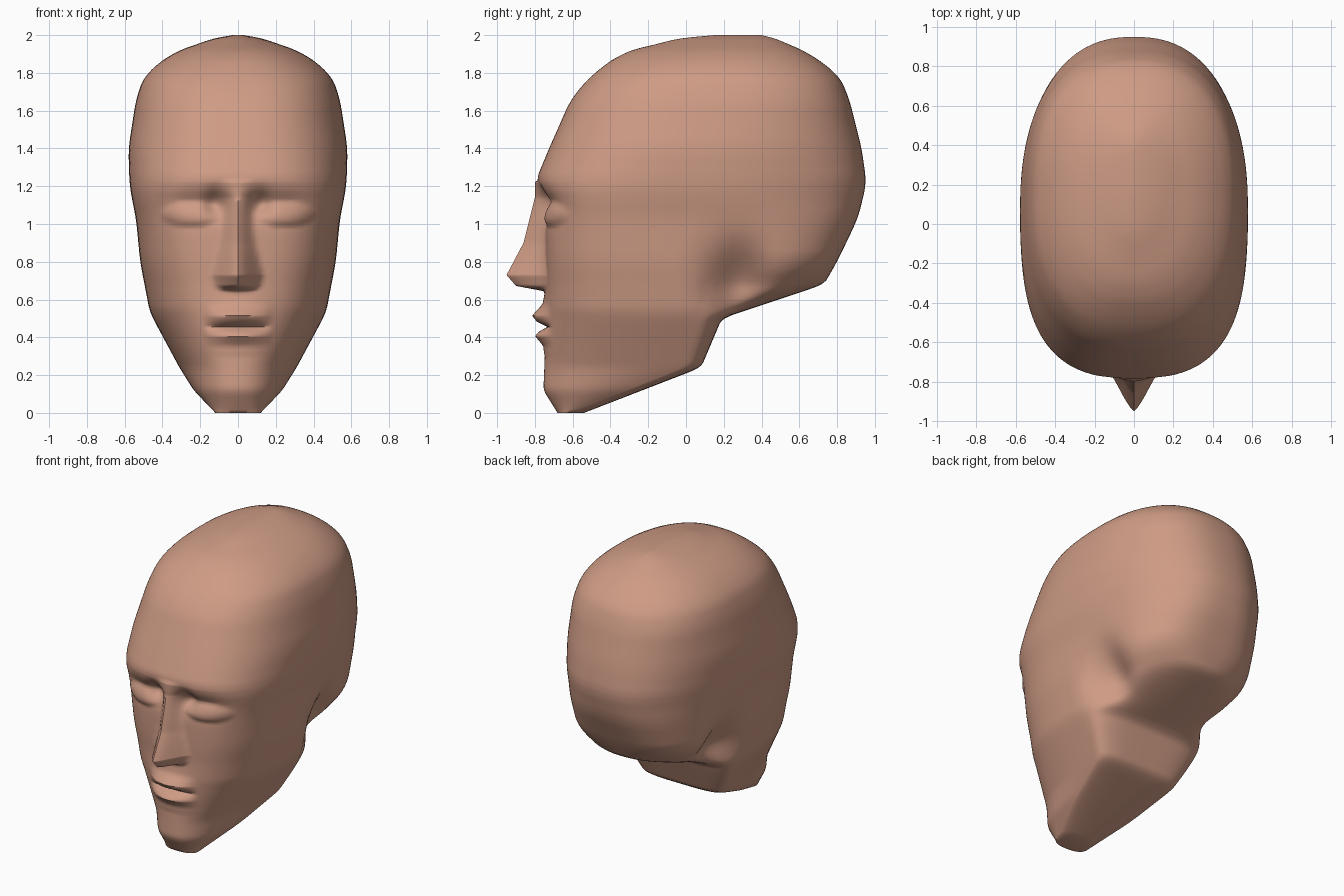
import bpy, bmesh, math

if "Cube" in bpy.data.objects:
    bpy.data.objects.remove(bpy.data.objects["Cube"])

# Skull sections: z, front y, y of widest point, back y, half width, front squareness, back squareness
SECTIONS = [
    (0.00, -.68, -.61, -.54, .12, 2.5, 2.5),
    (0.12, -.755, -.32, -.23, .235, 2.3, 3.0),
    (0.24, -.75, -.04, .08, .31, 2.3, 4.0),
    (0.50, -.74, .02, .19, .45, 2.6, 4.0),
    (0.55, -.74, .03, .34, .47, 2.7, 2.8),
    (0.68, -.74, .04, .73, .495, 2.8, 2.1),
    (0.80, -.745, .04, .80, .518, 2.9, 2.9),
    (1.03, -.745, .02, .91, .54, 3.0, 2.6),
    (1.15, -.765, .0, .94, .565, 2.9, 2.4),
    (1.22, -.80, .0, .955, .575, 2.7, 2.4),
    (1.40, -.725, .08, .93, .58, 2.6, 2.3),
    (1.66, -.61, .14, .865, .54, 2.5, 2.4),
    (1.79, -.50, .16, .81, .495, 2.5, 2.3),
    (1.92, -.32, .20, .63, .33, 2.3, 2.2),
    (1.975, -.12, .25, .50, .17, 2.2, 2.2),
    (2.00, .15, .30, .40, .03, 2.0, 2.0),
]
# Nose: z, ridge y, half width
NOSE = [(.645, -.755, .10), (.672, -.90, .12), (.73, -.95, .14),
        (.90, -.86, .10), (1.14, -.80, .065), (1.22, -.80, .09)]
FRONT, BACK, ROWS = 40, 30, 120


def lerp_rows(rows, z):
    for lo, hi in zip(rows, rows[1:]):
        if z <= hi[0]:
            t = max(0, (z - lo[0]) / (hi[0] - lo[0]))
            return [a + (b - a) * t for a, b in zip(lo[1:], hi[1:])]
    return list(rows[-1][1:])


def section(z):
    """Section values, softened over a small height window."""
    d = min(.05, z, 2 - z) if z > .75 else min(.02, z)
    parts = [lerp_rows(SECTIONS, z + k * d) for k in (-1, -.5, 0, .5, 1)]
    return [sum(v) / 5 for v in zip(*parts)]


def bump(x, z, cx, cz, rx, rz):
    return math.exp(-((x - cx) / rx) ** 2 - ((z - cz) / rz) ** 2)


def face_features(x, y, z):
    """Move a front point in y to form the eyes, lips and nose."""
    # eye sockets and lids
    y += .06 * bump(x, z, .12, 1.11, .055, .07)
    y += .03 * bump(x, z, .24, 1.10, .13, .08)
    lid = max(0, 1 - ((x - .25) / .16) ** 2 - ((z - 1.05) / .065) ** 2)
    y -= .035 * lid ** .8
    # lips
    across = max(0, 1 - (x / .18) ** 2)
    y -= .03 * bump(x, z, 0, .49, .14, .13)
    y -= .045 * across * max(0, 1 - abs(z - .515) / .06)
    y -= .035 * across * max(0, 1 - abs(z - .405) / .05)
    y += .035 * across * max(0, 1 - abs(z - .455) / .03)
    # nose
    if NOSE[0][0] <= z <= NOSE[-1][0]:
        ridge, half = lerp_rows(NOSE, z)
        if x < half:
            t = x / half
            t = .5 * t + .5 * t * t * (3 - 2 * t)
            y = min(y, ridge + (y - ridge) * t)
    return y


def half_ring(z):
    f, yc, b, w, nf, nb = section(z)
    pts = []
    for i in range(FRONT + 1):
        s = math.sin(math.pi / 2 * i / FRONT)
        y = yc - (yc - f) * max(0, 1 - s ** nf) ** (1 / nf)
        if .3 < z < 1.35 and w * s < .45:
            y = face_features(w * s, y, z)
        pts.append((w * s, y, z))
    for i in range(1, BACK + 1):
        a = math.pi / 2 * i / BACK
        x = w * max(0, math.cos(a)) ** (2 / nb) if i < BACK else 0
        y = yc + (b - yc) * math.sin(a) ** (2 / nb)
        # hollow behind the jaw
        x *= 1 - .28 * bump(y, z, .28, .68, .15, .2)
        pts.append((x, y, z))
    return pts


# Rows, with extra ones at the creases
heights = {round(2 * i / ROWS, 3) for i in range(ROWS + 1)}
heights |= {r[0] for r in NOSE} | {.455, .515, .405, 1.975, 1.99}

bm = bmesh.new()
rings = []
for z in sorted(heights):
    half = half_ring(z)
    ring = half + [(-x, y, h) for x, y, h in half[-2:0:-1]]
    rings.append([bm.verts.new(p) for p in ring])
n = len(rings[0])
for lo, hi in zip(rings, rings[1:]):
    for j in range(n):
        k = (j + 1) % n
        bm.faces.new((lo[j], lo[k], hi[k], hi[j]))
bm.faces.new(rings[0][::-1])
bm.faces.new(rings[-1])

mesh = bpy.data.meshes.new("head")
bm.to_mesh(mesh)
bm.free()
head = bpy.data.objects.new("head", mesh)
bpy.context.collection.objects.link(head)

skin = bpy.data.materials.new("warm skin")
skin.diffuse_color = (.62, .33, .235, 1)
skin.use_nodes = True
skin.node_tree.nodes["Principled BSDF"].inputs["Base Color"].default_value = skin.diffuse_color
mesh.materials.append(skin)

bpy.context.view_layer.objects.active = head
head.select_set(True)
bpy.ops.object.shade_smooth_by_angle(angle=math.radians(60))
